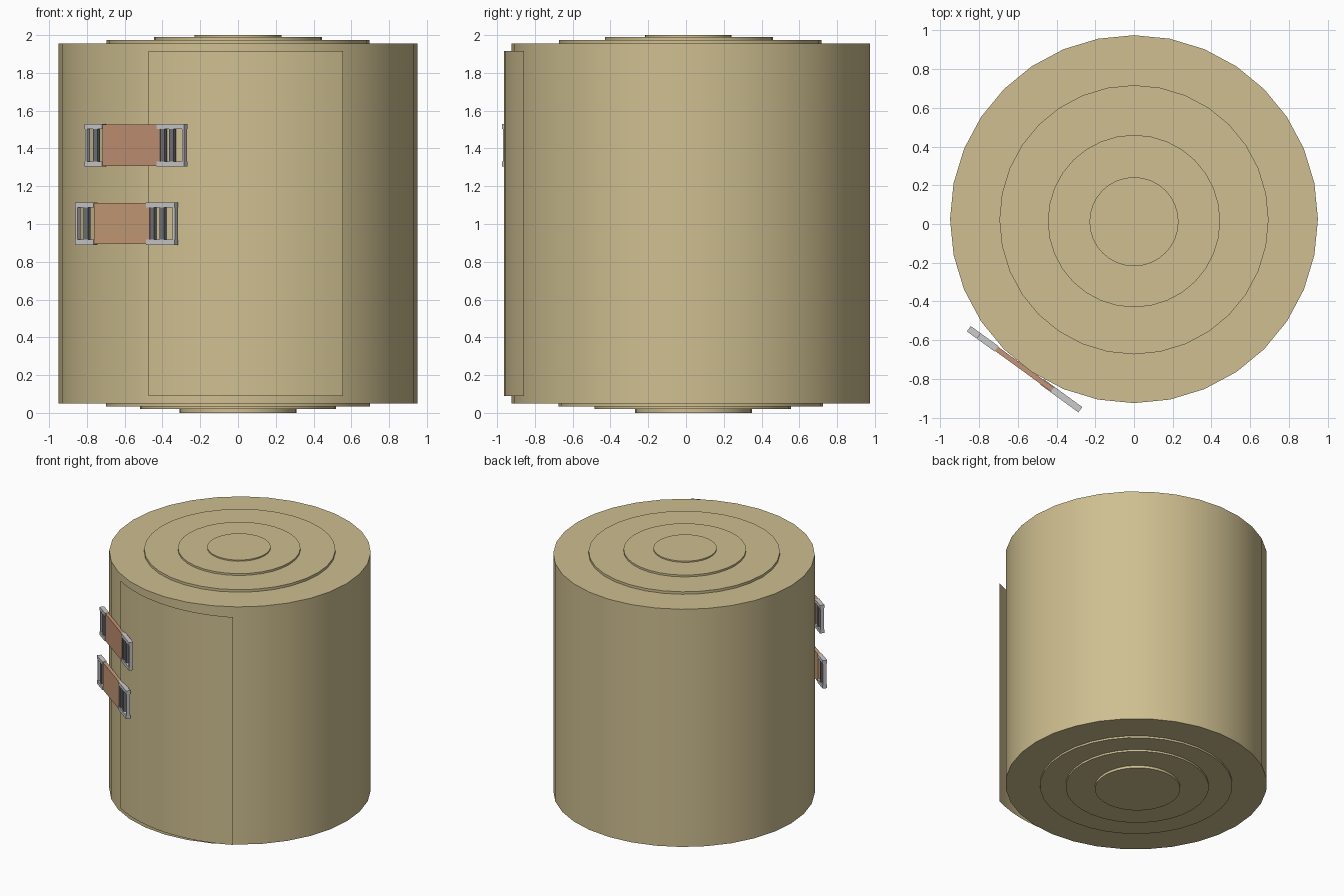
import bpy, bmesh, math
from mathutils import Matrix, Vector

if "Cube" in bpy.data.objects:
    bpy.data.objects.remove(bpy.data.objects["Cube"])


def material(name, rgb):
    m = bpy.data.materials.new(name)
    m.diffuse_color = (*rgb, 1)
    m.use_nodes = True
    m.node_tree.nodes["Principled BSDF"].inputs["Base Color"].default_value = m.diffuse_color
    return m


CLOTH = material("cloth", (0.62, 0.52, 0.28))
STRAP_A = material("strap_upper", (0.56, 0.29, 0.18))
STRAP_B = material("strap_lower", (0.58, 0.34, 0.19))
DARK = material("dark_metal", (0.16, 0.17, 0.19))
CY = 0.025  # y of the roll's axis


def from_bmesh(bm, name, mat=None, smooth=False):
    me = bpy.data.meshes.new(name)
    bm.to_mesh(me)
    bm.free()
    ob = bpy.data.objects.new(name, me)
    bpy.context.collection.objects.link(ob)
    if mat:
        me.materials.append(mat)
    if smooth:
        bpy.context.view_layer.objects.active = ob
        ob.select_set(True)
        bpy.ops.object.shade_smooth_by_angle(angle=math.radians(40))
        ob.select_set(False)
    return ob


def disc(name, r, y, z0, z1):
    bm = bmesh.new()
    bmesh.ops.create_cone(bm, cap_ends=True, segments=32, radius1=r, radius2=r, depth=z1 - z0,
                          matrix=Matrix.Translation((0, y, (z0 + z1) / 2)))
    return from_bmesh(bm, name, CLOTH, True)


# rolled body and the stepped spiral layers at both ends
disc("roll_body", 0.95, CY, 0.05, 1.955)
for i, (r, y, z) in enumerate([(0.695, 0.022, 1.975), (0.445, 0.015, 1.99), (0.23, 0.012, 2.0)]):
    disc(f"top_layer_{i + 1}", r, y, 1.94, z)
for i, (r, y, z) in enumerate([(0.70, 0.025, 0.035), (0.52, 0.035, 0.02), (0.31, 0.04, 0.0)]):
    disc(f"bottom_layer_{i + 1}", r, y, z, 0.06)

# loose end of the sheet: thin arc lifting off the front right
bm = bmesh.new()
cx, R, N = 0.084, 1.085, 12
a0, a1 = math.asin((-0.475 - cx) / R), math.asin((0.555 - cx) / R)
cols = []
for i in range(N + 1):
    a = a0 + (a1 - a0) * i / N
    x, y = cx + R * math.sin(a), -0.965 + R * (1 - math.cos(a))
    cols.append([bm.verts.new((x, y, z)) for z in (0.09, 1.915)])
for p, q in zip(cols, cols[1:]):
    bm.faces.new((p[0], q[0], q[1], p[1]))
from_bmesh(bm, "loose_flap", CLOTH, True)

# buckled straps, tangent to the front left of the roll
ANG = math.radians(36)
C = math.cos(ANG)
TILT = Matrix.Rotation(-ANG, 4, 'Z')


def boxes(name, base, parts, mat=None):
    """Boxes given as (u0, u1, v0, v1, thickness) in the strap plane."""
    bm = bmesh.new()
    for u0, u1, v0, v1, t in parts:
        m = (base @ Matrix.Translation(((u0 + u1) / 2, 0, (v0 + v1) / 2))
             @ Matrix.Diagonal((u1 - u0, t, v1 - v0, 1)))
        bmesh.ops.create_cube(bm, size=1, matrix=m)
    return from_bmesh(bm, name, mat)


H = 0.1125
for tag, x, z, left, right, mat in (("upper", -0.54, 1.4175, -0.17, 0.135, STRAP_A),
                                    ("lower", -0.59, 1.0025, -0.165, 0.13, STRAP_B)):
    y = -0.75 - (x + 0.565) * math.tan(ANG)
    base = Matrix.Translation(Vector((x, y, z))) @ TILT
    L, Rt = left / C, right / C
    e = 0.325
    boxes(tag + "_strap", base, [(L, Rt, -H + 0.003, H - 0.003, 0.026)], mat)
    # frame rails at top and bottom plus the thin end bars
    rails = []
    for v in (-H, H - 0.027):
        rails += [(-e, L, v, v + 0.027, 0.034), (Rt - 0.02, e, v, v + 0.027, 0.034)]
    rails += [(-e, -e + 0.015, -H + 0.02, H - 0.02, 0.026),
              (e - 0.015, e, -H + 0.02, H - 0.02, 0.026)]
    boxes(tag + "_buckle_frame", base, rails)
    # inner cross bars
    boxes(tag + "_buckle_bars", base,
          [(u / C, (u + 0.024) / C, -H + 0.02, H - 0.02, 0.022) for u in (-0.222, Rt * C - 0.002, 0.18)],
          DARK)
